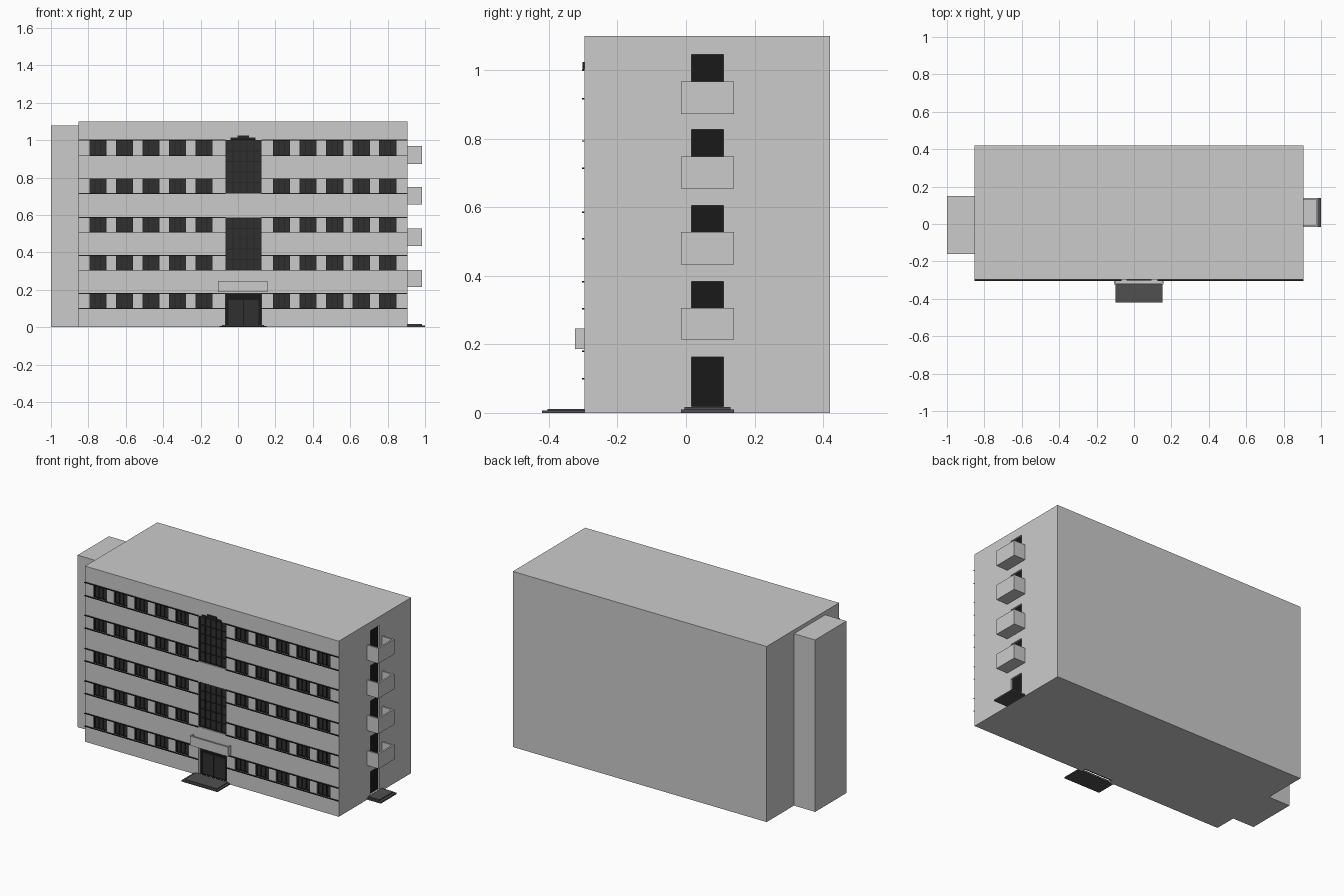
import bpy, bmesh
from mathutils import Vector

if "Cube" in bpy.data.objects:
    bpy.data.objects.remove(bpy.data.objects["Cube"])

X0, X1, Y0, Y1, H = -0.853, 0.906, -0.296, 0.42, 1.10
REC = 0.015                        # depth of window and door recesses
SX0, SX1 = -0.067, 0.126           # stairwell glazing and entrance
DY0, DY1 = 0.016, 0.109            # side doors
ROWS = [(0.10, 0.18), (0.304, 0.383), (0.508, 0.586), (0.714, 0.794), (0.917, 1.0)]
STAIRS = [(0.304, 0.586), (0.714, 1.0)]
WIN = [(c + i * 0.142 - 0.046, c + i * 0.142 + 0.046) for c in (-0.749, 0.233) for i in range(5)]
BALCONIES = [(0.214, 0.306), (0.433, 0.528), (0.655, 0.749), (0.873, 0.968)]
DOORS = [(0.018, 0.163)] + [(b + 0.012, t + 0.078) for b, t in BALCONIES]


def material(name, v):
    m = bpy.data.materials.new(name)
    m.diffuse_color = (v, v, v, 1)
    m.use_nodes = True
    m.node_tree.nodes["Principled BSDF"].inputs["Base Color"].default_value = m.diffuse_color
    return m


GLASS = material("dark glass", 0.03)
FRAME = material("dark frame", 0.018)
BLACK = material("black door", 0.01)
STONE = material("step stone", 0.08)


def boxes(name, items, mat=None):
    """One object from boxes given as (x0, x1, y0, y1, z0, z1)."""
    bm = bmesh.new()
    for x0, x1, y0, y1, z0, z1 in items:
        vs = bmesh.ops.create_cube(bm, size=1)["verts"]
        bmesh.ops.scale(bm, vec=(x1 - x0, y1 - y0, z1 - z0), verts=vs)
        bmesh.ops.translate(bm, vec=Vector((x0 + x1, y0 + y1, z0 + z1)) / 2, verts=vs)
    me = bpy.data.meshes.new(name)
    bm.to_mesh(me)
    bm.free()
    ob = bpy.data.objects.new(name, me)
    bpy.context.collection.objects.link(ob)
    if mat:
        me.materials.append(mat)
    return ob


def bars(x0, x1, z0, z1, nx, nz, w=0.005):
    """Frame and glazing bars for a front opening."""
    ya, yb = Y0 + 0.006, Y0 + REC
    out = []
    for i in range(nx + 1):
        x = x0 + (x1 - x0 - w) * i / nx
        out.append((x, x + w, ya, yb, z0, z1))
    for j in range(nz + 1):
        z = z0 + (z1 - z0 - w) * j / nz
        out.append((x0, x1, ya + 0.001, yb, z, z + w))
    return out


# Main block with recessed openings
body = boxes("main_block", [(X0, X1, Y0, Y1, 0, H)])
front = [(a, b, z0, z1) for a, b in WIN for z0, z1 in ROWS]
stair = [(SX0, SX1, z0, z1) for z0, z1 in STAIRS]
cuts = [(a, b, Y0 - 0.1, Y0 + REC, z0, z1) for a, b, z0, z1 in front + stair]
cuts.append((SX0, SX1, Y0 - 0.1, Y0 + 0.03, -0.1, 0.18))
cuts += [(X1 - REC, X1 + 0.1, DY0, DY1, z0, z1) for z0, z1 in DOORS]
cutter = boxes("opening_cutter", cuts)
cutter.hide_render = True
cutter.hide_set(True)
mod = body.modifiers.new("openings", "BOOLEAN")
mod.object = cutter
mod.solver = "EXACT"

# Tower on the left end
boxes("side_tower", [(-1.0, X0, -0.16, 0.15, 0, 1.077)])

# Glazing
boxes("window_panes", [(a, b, Y0 + REC - 0.003, Y0 + REC, c, d) for a, b, c, d in front], GLASS)
boxes("window_frames", [q for f in front for q in bars(*f, 3, 1)], FRAME)
boxes("stair_panes", [(a, b, Y0 + REC - 0.003, Y0 + REC, c, d) for a, b, c, d in stair], GLASS)
boxes("stair_frames", [q for f in stair for q in bars(*f, 5, 5)], FRAME)
boxes("stair_crown", [(-0.04, 0.094, Y0 - 0.006, Y0, 1.0, 1.013),
                      (-0.003, 0.06, Y0 - 0.006, Y0, 1.013, 1.025)], FRAME)

# Thin ledges above and below every window row
boxes("facade_ledges", [(a, b, Y0 - 0.008, Y0, z - 0.002, z + 0.002)
                        for r in ROWS for z in r for a, b in ((X0, SX0), (SX1, X1))], FRAME)

# Entrance: double door, surround, canopy tray and steps
boxes("entrance_surround", [(SX0, SX1, Y0 + 0.022, Y0 + 0.03, 0, 0.18)], BLACK)
boxes("entrance_doors", [(-0.05, 0.027, Y0 + 0.015, Y0 + 0.022, 0.01, 0.145),
                         (0.032, 0.109, Y0 + 0.015, Y0 + 0.022, 0.01, 0.145)], GLASS)
CY = Y0 - 0.028
boxes("entrance_canopy", [(-0.107, 0.158, CY, Y0, 0.187, 0.236),
                          (-0.107, 0.158, CY, CY + 0.008, 0.236, 0.246),
                          (-0.107, -0.099, CY + 0.008, Y0, 0.236, 0.246),
                          (0.150, 0.158, CY + 0.008, Y0, 0.236, 0.246)])
boxes("entrance_steps", [(-0.099, 0.152, -0.42, Y0, 0, 0.007),
                         (-0.085, 0.138, -0.405, Y0, 0.007, 0.012)], STONE)

# Side doors and their step
boxes("side_doors", [(X1 - REC, X1 - REC + 0.004, DY0, DY1, a, b) for a, b in DOORS], BLACK)
boxes("side_steps", [(X1, 1.0, -0.015, 0.14, 0, 0.010),
                     (X1, 0.985, -0.005, 0.13, 0.010, 0.017)], STONE)

# Balconies: floor with three parapet walls
BX, BY0, BY1, T = 0.985, -0.015, 0.14, 0.01
for i, (a, b) in enumerate(BALCONIES):
    boxes(f"balcony_{i + 1}", [(X1, BX, BY0, BY1, a, a + 0.012),
                               (BX - T, BX, BY0, BY1, a + 0.012, b),
                               (X1, BX - T, BY0, BY0 + T, a + 0.012, b),
                               (X1, BX - T, BY1 - T, BY1, a + 0.012, b)])
